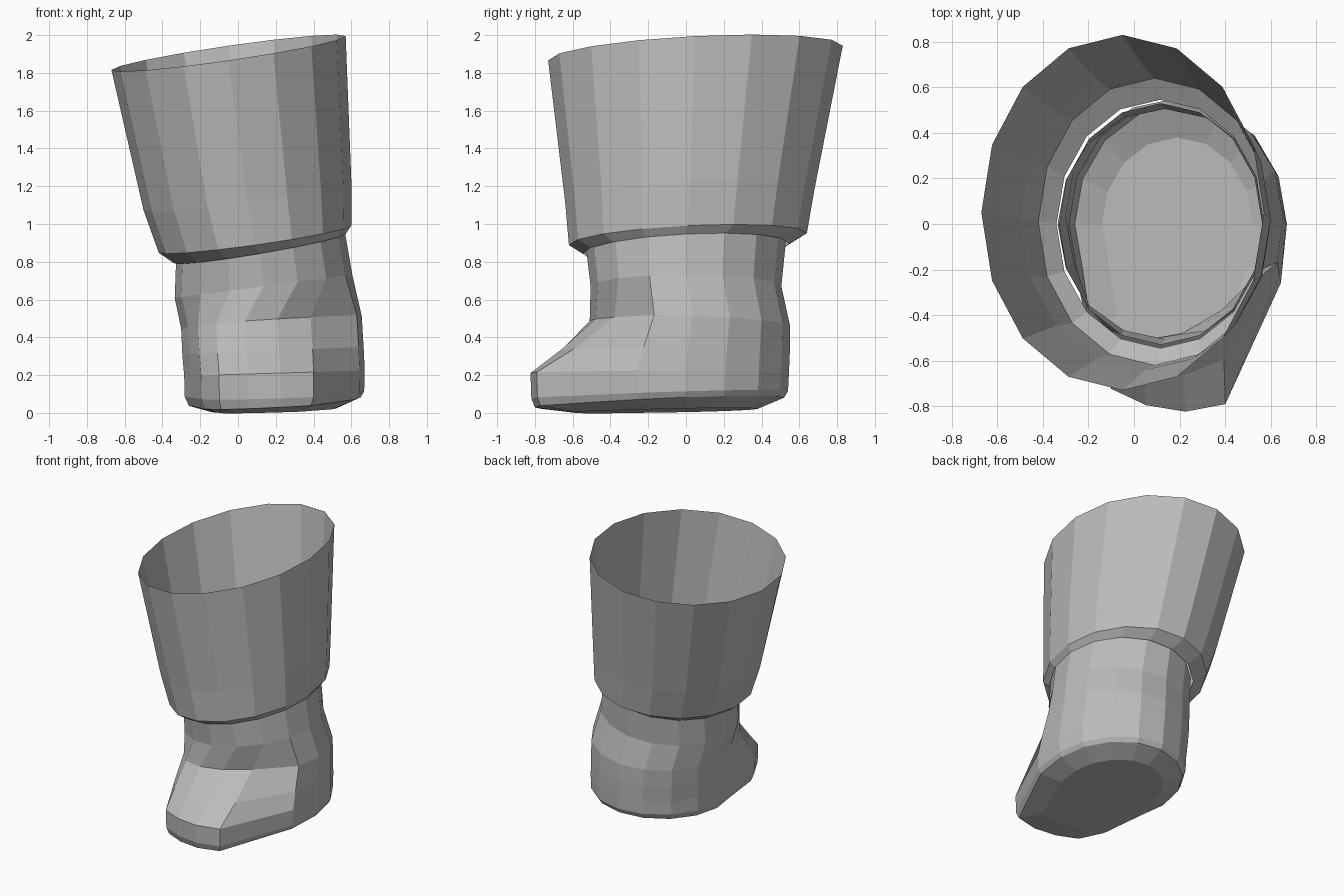
import bpy
import bmesh
from math import cos, sin, tau

cube = bpy.data.objects.get("Cube")
if cube:
    bpy.data.objects.remove(cube)

SIDES = 16
grey = bpy.data.materials.new("plain grey")
grey.use_nodes = True
colour = (0.5, 0.5, 0.5, 1)
grey.diffuse_color = colour
grey.node_tree.nodes["Principled BSDF"].inputs["Base Color"].default_value = colour

# Push of the front corners that turns an oval into a foot outline
TOE = {10: (-.05, -.16), 11: (-.11, -.22), 12: (-.14, -.25),
       13: (-.15, -.32), 14: (-.13, -.405), 15: (.01, -.05)}


def ring(bm, centre, radii, tilt, toe=(0, 0)):
    """One tilted oval of vertices, optionally stretched towards the toe."""
    verts = []
    for i in range(SIDES):
        angle = tau * i / SIDES
        dx, dy = radii[0] * cos(angle), radii[1] * sin(angle)
        push = TOE.get(i, (0, 0))
        dx += push[0] * toe[0]
        dy += push[1] * toe[1]
        z = centre[2] + tilt[0] * dx + tilt[1] * dy
        verts.append(bm.verts.new((centre[0] + dx, centre[1] + dy, z)))
    return verts


def loft(name, sections, closed_bottom=False):
    """Skin a stack of rings, listed from bottom to top."""
    bm = bmesh.new()
    rings = [ring(bm, *section) for section in sections]
    for low, high in zip(rings, rings[1:]):
        for i in range(SIDES):
            j = (i + 1) % SIDES
            bm.faces.new((low[i], low[j], high[j], high[i]))
    if closed_bottom:
        bm.faces.new(rings[0][::-1])
    mesh = bpy.data.meshes.new(name)
    bm.to_mesh(mesh)
    bm.free()
    mesh.materials.append(grey)
    obj = bpy.data.objects.new(name, mesh)
    bpy.context.collection.objects.link(obj)
    return obj


# Flared trouser leg, open at both ends, with a turned-in hem
loft("trouser_leg", [
    ((.115, 0, .87), (.455, .545), (.17, .05)),
    ((.09, .01, .92), (.51, .63), (.14, .05)),
    ((.05, .02, 1.15), (.55, .66), (.14, .05)),
    ((-.05, .05, 1.905), (.62, .78), (.145, .05)),
])

# Boot: sole, toe box, instep, ankle and the shaft tucked into the hem
loft("boot", [
    ((.19, 0, .014), (.33, .38), (.03, .02), (.7, .8)),
    ((.195, 0, .06), (.455, .52), (.05, .04), (1, 1)),
    ((.193, 0, .1), (.475, .54), (.03, .03), (1, 1)),
    ((.193, 0, .21), (.478, .545), (.03, 0), (1, 1)),
    ((.185, .01, .33), (.48, .54), (.04, 0), (1, .55)),
    ((.177, .035, .48), (.478, .515), (.07, -.03), (1, .12)),
    ((.135, 0, .67), (.47, .505), (.13, 0)),
    ((.118, 0, .9), (.445, .53), (.17, .04)),
], closed_bottom=True)
